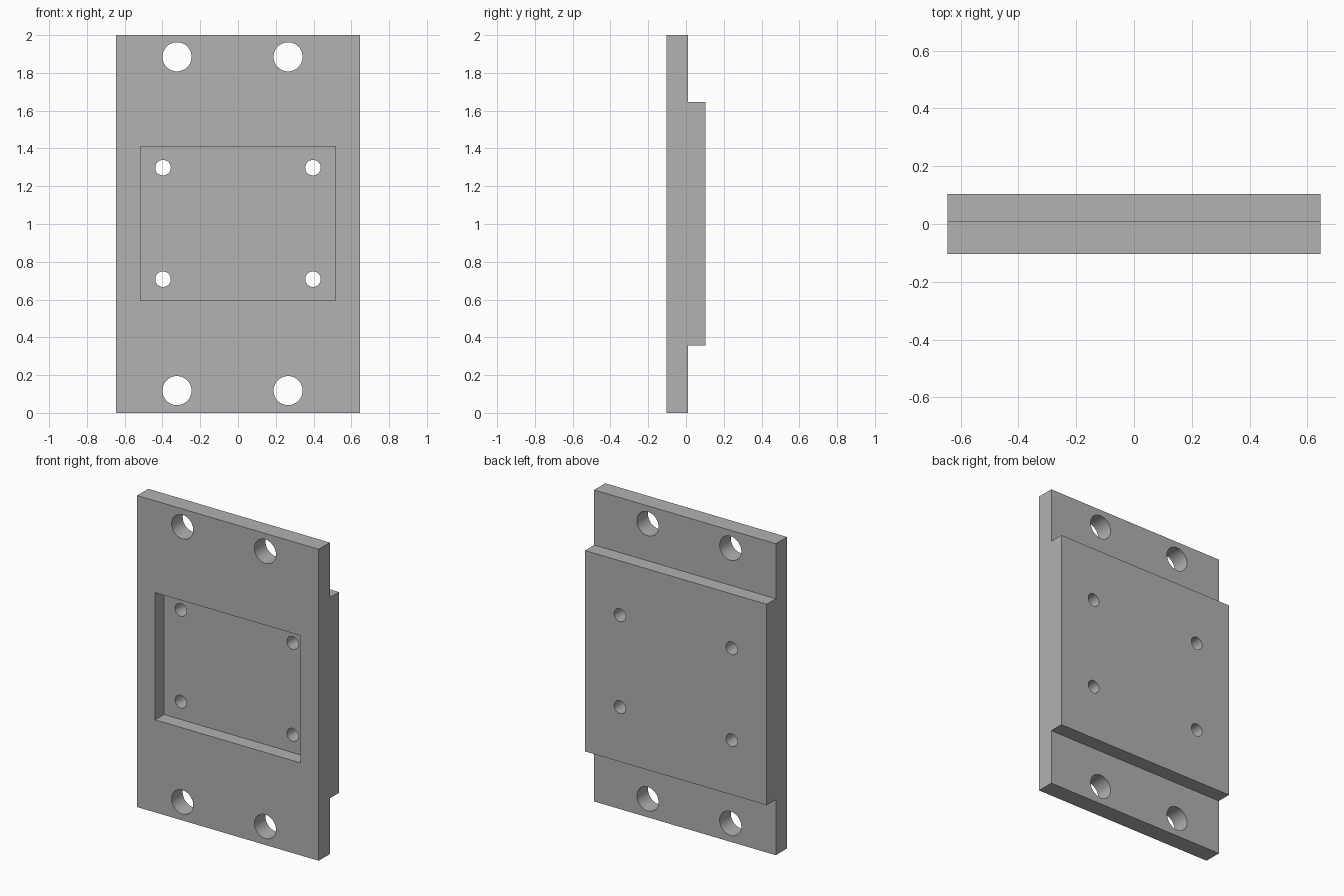
import bpy, bmesh, math
from mathutils import Matrix

if "Cube" in bpy.data.objects:
    bpy.data.objects.remove(bpy.data.objects["Cube"], do_unlink=True)

HALF_W = 0.645
FRONT, STEP, BACK = -0.103, 0.01, 0.103
PAD_LOW, PAD_HIGH = 0.357, 1.647

grey = bpy.data.materials.new("plain grey")
grey.use_nodes = True
grey.diffuse_color = (0.445, 0.445, 0.445, 1)
grey.node_tree.nodes["Principled BSDF"].inputs["Base Color"].default_value = grey.diffuse_color


def make_object(name, bm):
    bmesh.ops.recalc_face_normals(bm, faces=bm.faces)
    mesh = bpy.data.meshes.new(name)
    bm.to_mesh(mesh)
    bm.free()
    mesh.materials.append(grey)
    obj = bpy.data.objects.new(name, mesh)
    bpy.context.collection.objects.link(obj)
    return obj


def box_cutter(name, x0, x1, y0, y1, z0, z1):
    bm = bmesh.new()
    place = Matrix.Translation(((x0 + x1) / 2, (y0 + y1) / 2, (z0 + z1) / 2))
    bmesh.ops.create_cube(bm, size=1, matrix=place @ Matrix.Diagonal((x1 - x0, y1 - y0, z1 - z0, 1)))
    return make_object(name, bm)


def hole_cutters(name, xs, zs, radius):
    bm = bmesh.new()
    for x in xs:
        for z in zs:
            place = Matrix.Translation((x, 0, z)) @ Matrix.Rotation(math.pi / 2, 4, "X")
            bmesh.ops.create_cone(bm, cap_ends=True, segments=48, radius1=radius,
                                  radius2=radius, depth=0.5, matrix=place)
    return make_object(name, bm)


# Stepped plate: side profile extruded across the width
profile = [(FRONT, 0), (STEP, 0), (STEP, PAD_LOW), (BACK, PAD_LOW),
           (BACK, PAD_HIGH), (STEP, PAD_HIGH), (STEP, 2), (FRONT, 2)]
bm = bmesh.new()
side = bm.faces.new([bm.verts.new((-HALF_W, y, z)) for y, z in profile])
new = bmesh.ops.extrude_face_region(bm, geom=[side], use_keep_orig=True)["geom"]
bmesh.ops.translate(bm, vec=(2 * HALF_W, 0, 0),
                    verts=[v for v in new if isinstance(v, bmesh.types.BMVert)])
plate = make_object("mounting_plate", bm)

# Front pocket, large mounting holes, small pocket holes
cutters = [
    box_cutter("pocket_cutter", -0.516, 0.516, FRONT - 0.1, FRONT + 0.09, 0.594, 1.411),
    hole_cutters("mounting_hole_cutter", (-0.323, 0.265), (0.118, 1.885), 0.077),
    hole_cutters("pocket_hole_cutter", (-0.397, 0.397), (0.708, 1.298), 0.041),
]
bpy.context.view_layer.objects.active = plate
plate.select_set(True)
for cutter in cutters:
    cutter.hide_render = True
    mod = plate.modifiers.new(cutter.name, "BOOLEAN")
    mod.operation = "DIFFERENCE"
    mod.solver = "EXACT"
    mod.object = cutter
    bpy.ops.object.modifier_apply(modifier=mod.name)
    bpy.data.objects.remove(cutter, do_unlink=True)

bpy.ops.object.shade_smooth_by_angle(angle=math.radians(30))
